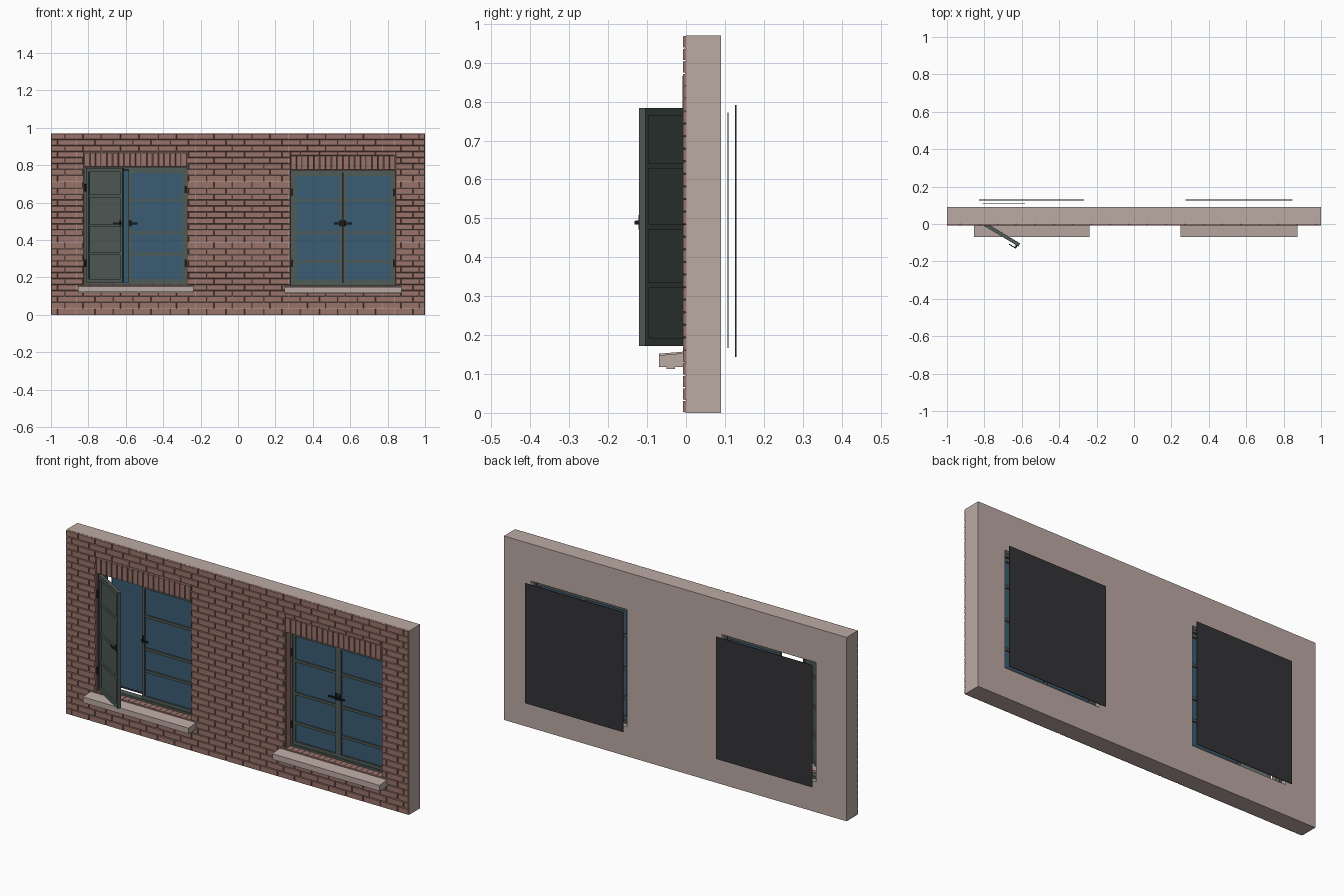
import bpy, bmesh
from math import radians
from mathutils import Matrix

cube = bpy.data.objects.get("Cube")
if cube:
    bpy.data.objects.remove(cube)


def material(name, r, g, b):
    m = bpy.data.materials.new(name)
    m.use_nodes = True
    m.diffuse_color = (r, g, b, 1)
    m.node_tree.nodes["Principled BSDF"].inputs["Base Color"].default_value = (r, g, b, 1)
    return m


PLASTER = material("plaster", 0.50, 0.40, 0.37)
BRICK = material("brick_red", 0.32, 0.172, 0.146)
FRAME = material("frame_green_grey", 0.078, 0.103, 0.092)
GLASS = material("glass_blue", 0.043, 0.107, 0.175)
METAL = material("black_metal", 0.012, 0.012, 0.013)
BLIND = material("blackout_grey", 0.034, 0.033, 0.04)


def build(name, boxes, mat, place=None, taper=0):
    """One object from boxes (x0, x1, y0, y1, z0, z1); taper narrows the -y face."""
    bm = bmesh.new()
    for x0, x1, y0, y1, z0, z1 in boxes:
        cx, cy, cz = (x0 + x1) / 2, (y0 + y1) / 2, (z0 + z1) / 2
        m = Matrix.Translation((cx, cy, cz))
        m = m @ Matrix.Diagonal((x1 - x0, y1 - y0, z1 - z0, 1))
        for v in bmesh.ops.create_cube(bm, size=1, matrix=m)["verts"]:
            if v.co.y < cy:
                v.co.x += taper if v.co.x < cx else -taper
                v.co.z += taper if v.co.z < cz else -taper
    mesh = bpy.data.meshes.new(name)
    bm.to_mesh(mesh)
    bm.free()
    mesh.materials.append(mat)
    ob = bpy.data.objects.new(name, mesh)
    bpy.context.collection.objects.link(ob)
    if place:
        ob.matrix_world = place
    return ob


def ring(x0, x1, y0, y1, z0, z1, side, rail):
    """Four bars around a rectangle."""
    return [(x0, x0 + side, y0, y1, z0, z1), (x1 - side, x1, y0, y1, z0, z1),
            (x0 + side, x1 - side, y0, y1, z0, z0 + rail),
            (x0 + side, x1 - side, y0, y1, z1 - rail, z1)]


# Window openings (x0, x1, z0, z1)
LEFT = (-0.822, -0.272, 0.16, 0.79)
RIGHT = (0.282, 0.842, 0.156, 0.774)
HEADER = 0.078
RECESS = 0.036

# Wall slab with two holes
wall = build("wall", [(-1, 1, 0, 0.09, 0, 0.97)], PLASTER)
for x0, x1, z0, z1 in (LEFT, RIGHT):
    cutter = build("cutter", [(x0, x1, -0.1, 0.2, z0, z1)], PLASTER)
    cutter.hide_render = True
    mod = wall.modifiers.new("hole", 'BOOLEAN')
    mod.operation, mod.solver, mod.object = 'DIFFERENCE', 'EXACT', cutter
    bpy.context.view_layer.objects.active = wall
    bpy.ops.object.modifier_apply(modifier=mod.name)
    bpy.data.objects.remove(cutter)


def cut(rect, hole):
    """Pieces of a rectangle left after removing a hole."""
    a, b, c, d = rect
    p, q, r, s = hole
    if b <= p or a >= q or d <= r or c >= s:
        return [rect]
    lo, hi = max(a, p), min(b, q)
    parts = [(a, p, c, d), (q, b, c, d), (lo, hi, c, r), (lo, hi, s, d)]
    return [t for t in parts if t[1] - t[0] > 0.005 and t[3] - t[2] > 0.005]


# Running bond brick face, bricks narrowing outwards
ROWS, LENGTH, GAP, TAPER = 30, 0.1, 0.0014, 0.0018
step = 0.97 / ROWS
bricks = []
for row in range(ROWS):
    start = -1.028 if row % 2 else -1.064
    for i in range(21):
        a = max(-1, start + i * LENGTH)
        b = min(1, start + (i + 1) * LENGTH - GAP)
        pieces = [(a, b, row * step + GAP / 2, (row + 1) * step - GAP / 2)]
        for x0, x1, z0, z1 in (LEFT, RIGHT):
            hole = (x0 - 0.001, x1 + 0.001, z0, z1 + HEADER + 0.001)
            pieces = [t for piece in pieces for t in cut(piece, hole)]
        bricks += [(p, q, -0.008, 0, r, s) for p, q, r, s in pieces]
build("brick_courses", bricks, BRICK, taper=TAPER)

# Brick headers and reveals, sills, frames and rear blackout panels
for side, (x0, x1, z0, z1) in (("right", LEFT), ("left", RIGHT)):
    w = (x1 - x0) / 18
    cols = [(x0 + i * w, x0 + (i + 1) * w - GAP) for i in range(18)]
    build(side + "_brick_header",
          [(a, b, -0.009, 0, z1, z1 + HEADER) for a, b in cols], BRICK, taper=TAPER)
    build(side + "_sill_bricks",
          [(a, b, -0.008, RECESS, z0 - 0.004, z0 + 0.004) for a, b in cols], BRICK)
    build(side + "_brick_reveal",
          [(x0 - 0.002, x0 + 0.002, 0, RECESS, z0, z1),
           (x1 - 0.002, x1 + 0.002, 0, RECESS, z0, z1),
           (x0, x1, 0, RECESS, z1 - 0.002, z1 + 0.002)], BRICK)
    sill = build(side + "_sill",
                 [(x0 - 0.033, x1 + 0.033, -0.07, 0, z0 - 0.038, z0 - 0.002)], PLASTER)
    for v in sill.data.vertices:
        if v.co.y < -0.05 and v.co.z > z0 - 0.02:
            v.co.z -= 0.006
    build(side + "_sill_drip",
          [(x0 - 0.03, x1 + 0.03, -0.05, -0.028, z0 - 0.043, z0 - 0.038)], PLASTER)
    build(side + "_blackout_panel",
          [(x0 - 0.006, x1 + 0.006, 0.1265, 0.13, z0 - 0.012, z1 + 0.002)], BLIND)
    build(side + "_window_frame",
          ring(x0, x1, RECESS - 0.004, RECESS + 0.03, z0, z1, 0.013, 0.014), FRAME)


def sash(name, hinge, width, z0, z1, bars, flip=False, swing=0, pane=GLASS,
         hinge_z=(), depth=RECESS):
    """Sash starting at its hinge; flip puts the hinge on the other side."""
    place = Matrix.Translation((hinge - width if flip else hinge, depth, 0))
    place = place @ Matrix.Rotation(radians(swing), 4, 'Z')

    def span(a, b, *rest):
        return (width - b, width - a, *rest) if flip else (a, b, *rest)

    wood = ring(0, width, 0, 0.019, z0, z1, 0.016, 0.02)
    wood += [(0.016, width - 0.016, 0.001, 0.018, z - 0.007, z + 0.007) for z in bars]
    build(name + "_sash", wood, FRAME, place)
    build(name + "_pane", [(0.01, width - 0.01, 0.008, 0.012, z0 + 0.01, z1 - 0.01)],
          pane, place)
    # Handle: plate, spindle, lever
    e = width - 0.01
    build(name + "_handle", [
        span(e - 0.006, e + 0.006, -0.004, 0, 0.472, 0.508),
        span(e - 0.004, e + 0.004, -0.014, -0.004, 0.485, 0.495),
        span(e - 0.038, e + 0.004, -0.017, -0.012, 0.484, 0.493)], METAL, place)
    build(name + "_hinges", [span(-0.012, 0.002, -0.006, 0.004, z - 0.02, z + 0.02)
                             for z in hinge_z], METAL, place)


sash("open", -0.812, 0.226, 0.172, 0.784, (0.328, 0.478, 0.635),
     swing=-31, pane=FRAME, hinge_z=(0.275, 0.68), depth=-0.004)
sash("middle_right", -0.283, 0.303, 0.172, 0.778, (0.325, 0.44, 0.613),
     flip=True, hinge_z=(0.275, 0.67))
sash("middle_left", 0.293, 0.267, 0.168, 0.762, (0.285, 0.44, 0.613), hinge_z=(0.275, 0.655))
sash("far_left", 0.831, 0.27, 0.168, 0.762, (0.285, 0.44, 0.613),
     flip=True, hinge_z=(0.275, 0.655))

# Loose glass sheet behind the open sash
build("rear_glass", [(-0.81, -0.583, 0.107, 0.109, 0.167, 0.772)], GLASS)
